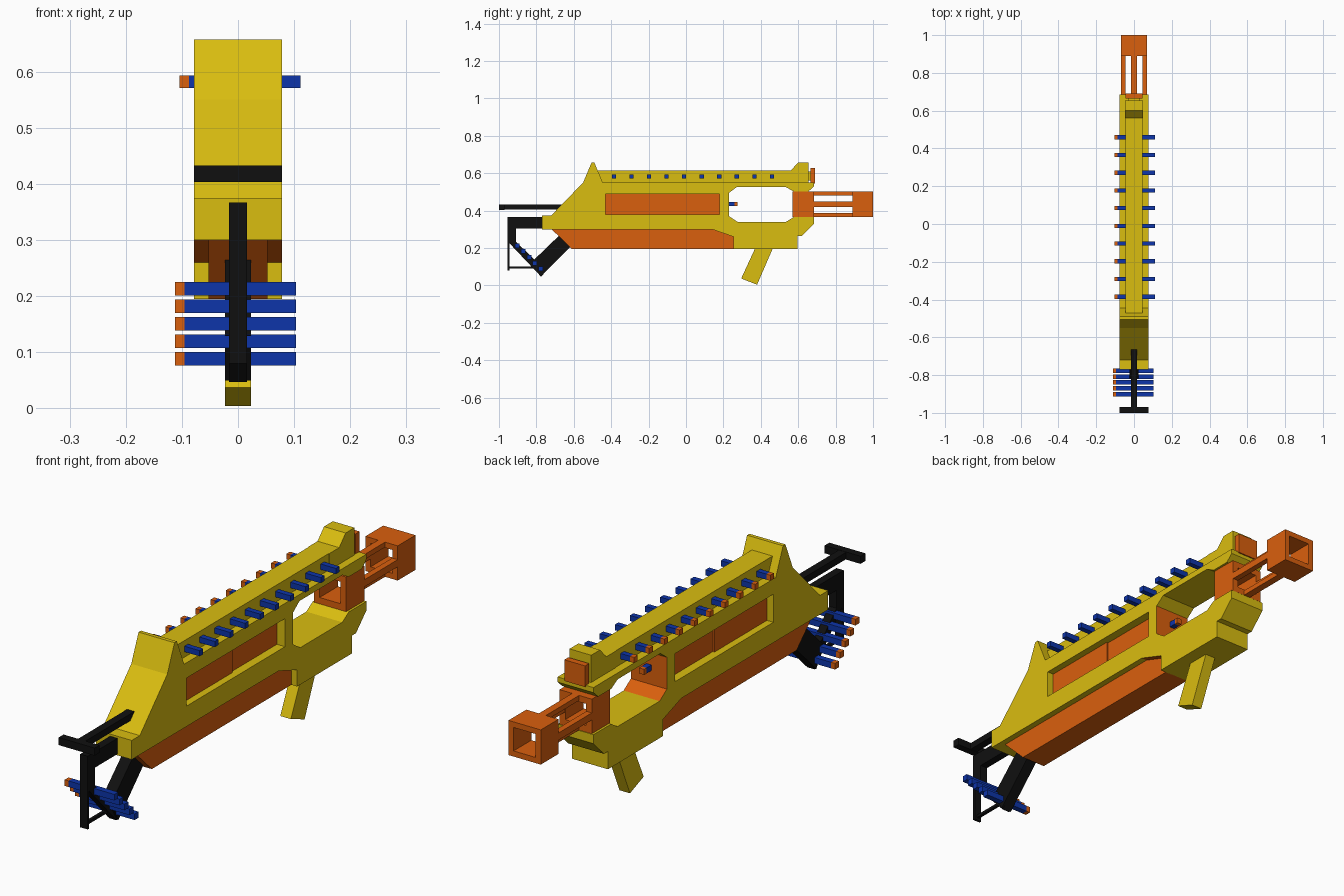
import bpy, bmesh
from mathutils import Vector

if "Cube" in bpy.data.objects:
    bpy.data.objects.remove(bpy.data.objects["Cube"])


def material(name, rgb):
    m = bpy.data.materials.new(name)
    m.diffuse_color = (*rgb, 1)
    m.use_nodes = True
    m.node_tree.nodes["Principled BSDF"].inputs["Base Color"].default_value = m.diffuse_color
    return m


YELLOW = material("yellow", (0.70, 0.51, 0.005))
ORANGE = material("orange", (0.70, 0.115, 0.004))
BLUE = material("blue", (0.004, 0.035, 0.40))
BLACK = material("black", (0.005, 0.005, 0.005))


def finish(name, bm, *mats):
    bmesh.ops.recalc_face_normals(bm, faces=bm.faces)
    me = bpy.data.meshes.new(name)
    bm.to_mesh(me)
    bm.free()
    for m in mats:
        me.materials.append(m)
    ob = bpy.data.objects.new(name, me)
    bpy.context.collection.objects.link(ob)
    return ob


def prism(name, pts, half, mat):
    """Side profile of (y, z) points extruded across x."""
    bm = bmesh.new()
    f = bm.faces.new([bm.verts.new((-half, y, z)) for y, z in pts])
    new = bmesh.ops.extrude_face_region(bm, geom=[f])["geom"]
    bmesh.ops.translate(bm, vec=(2 * half, 0, 0),
                        verts=[v for v in new if isinstance(v, bmesh.types.BMVert)])
    return finish(name, bm, mat)


def box(name, lo, hi, mat):
    bm = bmesh.new()
    bmesh.ops.create_cube(bm, size=1)
    lo, hi = Vector(lo), Vector(hi)
    for v in bm.verts:
        v.co = v.co * (hi - lo) + (lo + hi) / 2
    return finish(name, bm, mat)


def tube(name, y0, y1, hx, z0, z1, wall, mat):
    """Square tube along y, open at both ends."""
    bm = bmesh.new()
    rings = []
    for y, w in ((y0, 0), (y1, 0), (y1, wall), (y0, wall)):
        rings.append([bm.verts.new(c) for c in (
            (-hx + w, y, z0 + w), (hx - w, y, z0 + w), (hx - w, y, z1 - w), (-hx + w, y, z1 - w))])
    for i in range(4):
        a, b = rings[i], rings[(i + 1) % 4]
        for j in range(4):
            k = (j + 1) % 4
            bm.faces.new((a[j], a[k], b[k], b[j]))
    return finish(name, bm, mat)


# Main body: one profile with an open jaw around the chamber
body = prism("body", [
    (-0.77, 0.30), (0.14, 0.30), (0.255, 0.26), (0.255, 0.195), (0.595, 0.195),
    (0.595, 0.265), (0.62, 0.265), (0.685, 0.33), (0.685, 0.365), (0.575, 0.365),
    (0.535, 0.34), (0.275, 0.34), (0.23, 0.37), (0.23, 0.495), (0.27, 0.525),
    (0.535, 0.525), (0.575, 0.503), (0.655, 0.503), (0.685, 0.53), (0.685, 0.55),
    (-0.445, 0.55), (-0.49, 0.657), (-0.505, 0.657), (-0.55, 0.55), (-0.72, 0.375),
    (-0.77, 0.375)], 0.078, YELLOW)
body.data.materials.append(ORANGE)
for p in body.data.polygons:
    c, n = p.center, p.normal
    chamber = n.y > 0.4 and 0.2 < c.y < 0.28 and c.z < 0.5
    slope = n.z < -0.5 and 0.15 < c.y < 0.25 and c.z < 0.3
    if chamber or slope:
        p.material_index = 1

# Recessed side windows
for s in (-1, 1):
    cutter = box("window_cutter", (s * 0.095 - 0.055, -0.43, 0.38),
                 (s * 0.095 + 0.055, 0.18, 0.49), YELLOW)
    cutter.hide_render = True
    mod = body.modifiers.new("window", "BOOLEAN")
    mod.operation, mod.solver, mod.object = "DIFFERENCE", "EXACT", cutter
    me = bpy.data.meshes.new_from_object(
        body.evaluated_get(bpy.context.evaluated_depsgraph_get()))
    body.modifiers.clear()
    body.data = me
    bpy.data.objects.remove(cutter)
box("window_panel_rear", (-0.05, -0.43, 0.38), (0.05, -0.105, 0.49), ORANGE)
box("window_panel_front", (-0.043, -0.105, 0.38), (0.043, 0.18, 0.49), ORANGE)

# Lower hull and pistol grip
prism("lower_hull", [(-0.72, 0.302), (-0.61, 0.195), (0.257, 0.195), (0.257, 0.262),
                     (0.14, 0.302)], 0.053, ORANGE)
prism("grip", [(0.375, 0.21), (0.467, 0.205), (0.38, 0.004), (0.295, 0.037)], 0.023, YELLOW)
bpy.data.objects["grip"].data.vertices[3].co.z += 0.0

# Top rail, front sight and its plate
box("top_rail", (-0.045, -0.475, 0.54), (0.045, 0.51, 0.615), YELLOW)
prism("front_sight", [(0.50, 0.54), (0.50, 0.615), (0.56, 0.615), (0.60, 0.657),
                      (0.655, 0.657), (0.655, 0.54)], 0.047, YELLOW)
box("sight_plate", (-0.045, 0.665, 0.545), (0.045, 0.69, 0.628), ORANGE)
box("sight_plate_mount", (-0.03, 0.65, 0.56), (0.03, 0.668, 0.61), YELLOW)

# Muzzle: two square tubes joined by four bars
tube("muzzle_base", 0.57, 0.684, 0.07, 0.366, 0.502, 0.025, ORANGE)
tube("muzzle_tip", 0.89, 1.0, 0.07, 0.366, 0.502, 0.022, ORANGE)
for z in (0.366, 0.482):
    box("muzzle_bar_flat", (-0.015, 0.68, z), (0.015, 0.895, z + 0.02), ORANGE)
for x in (-0.07, 0.046):
    box("muzzle_bar_side", (x, 0.68, 0.42), (x + 0.024, 0.895, 0.448), ORANGE)

# Stock frame
box("charging_bar", (-0.016, -1.0, 0.405), (0.016, -0.6, 0.432), BLACK)
box("charging_handle", (-0.078, -1.0, 0.403), (0.078, -0.97, 0.433), BLACK)
box("stock_top", (-0.016, -0.95, 0.305), (0.016, -0.74, 0.367), BLACK)
box("stock_post", (-0.016, -0.955, 0.08), (0.016, -0.945, 0.367), BLACK)
prism("stock_back", [(-0.95, 0.31), (-0.91, 0.31), (-0.91, 0.235), (-0.80, 0.128),
                     (-0.735, 0.09), (-0.775, 0.047), (-0.95, 0.232)], 0.016, BLACK)
box("stock_rod", (-0.006, -0.95, 0.09), (0.006, -0.81, 0.101), BLACK)
prism("stock_arm", [(-0.82, 0.13), (-0.775, 0.05), (-0.62, 0.205), (-0.62, 0.29),
                    (-0.675, 0.27)], 0.023, BLACK)


# Darts: blue shaft with orange tip
def dart(name, y, z, x0, x1, h):
    box(name + "_shaft", (x0 + 0.017, y - h, z - h), (x1, y + h, z + h), BLUE)
    box(name + "_tip", (x0, y - h, z - h), (x0 + 0.017, y + h, z + h), ORANGE)


for i in range(10):
    dart("rail_dart", -0.385 + i * 0.0938, 0.582, -0.104, 0.111, 0.011)
for i in range(5):
    dart("stock_dart", -0.902 + i * 0.0315, 0.213 - i * 0.0312, -0.112, 0.103, 0.012)
box("chamber_dart_shaft", (-0.011, 0.22, 0.425), (0.011, 0.26, 0.447), BLUE)
box("chamber_dart_tip", (-0.011, 0.26, 0.425), (0.011, 0.275, 0.447), ORANGE)
